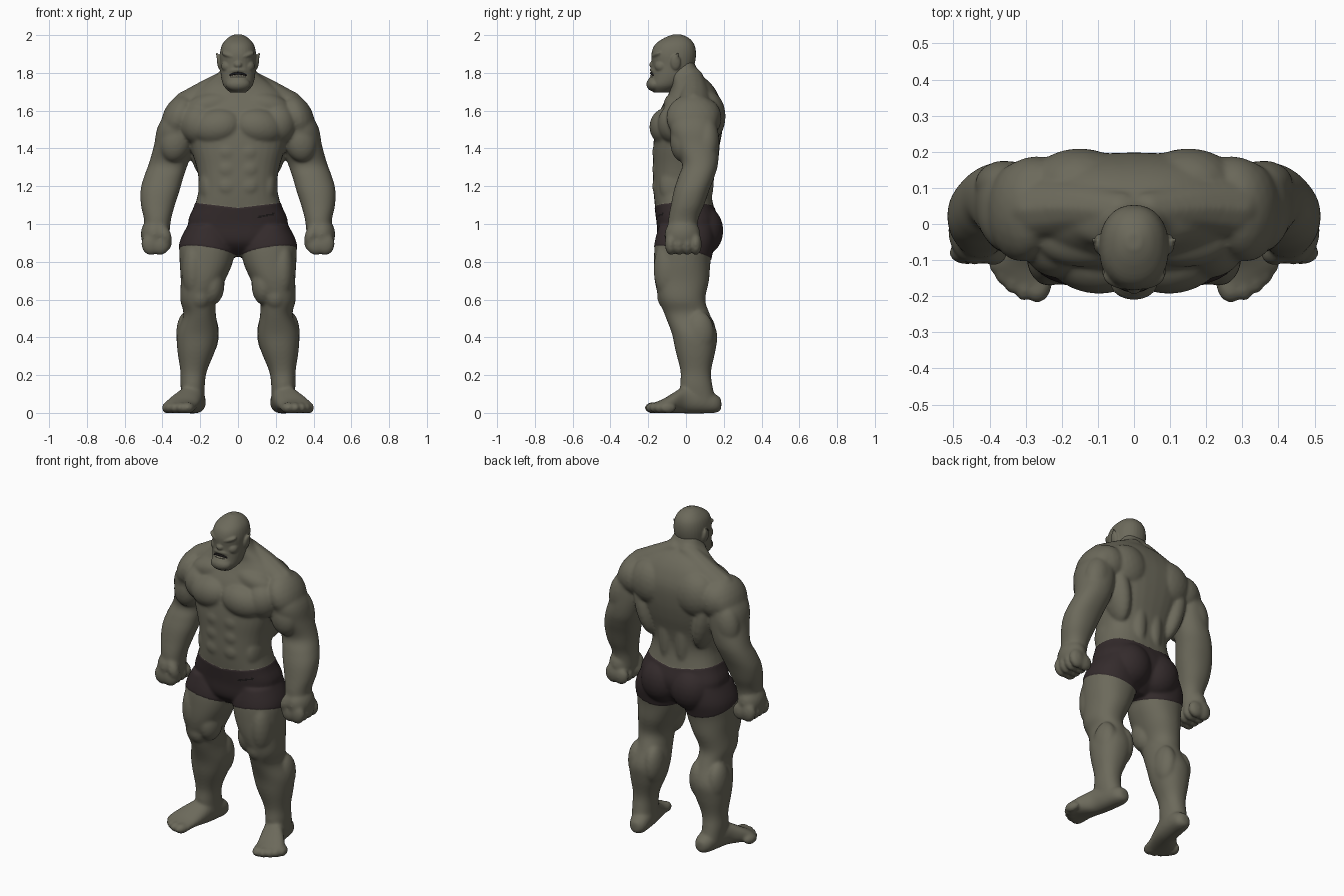
import bpy, bmesh, math
from mathutils import Matrix, Vector, Euler

if "Cube" in bpy.data.objects:
    bpy.data.objects.remove(bpy.data.objects["Cube"], do_unlink=True)


def material(name, rgb):
    mat = bpy.data.materials.new(name)
    mat.use_nodes = True
    mat.diffuse_color = (*rgb, 1)
    node = next(n for n in mat.node_tree.nodes if n.type == 'BSDF_PRINCIPLED')
    node.inputs["Base Color"].default_value = (*rgb, 1)
    node.inputs["Roughness"].default_value = 0.8
    return mat


skin = material("grey green skin", (0.15, 0.143, 0.105))
cloth = material("dark brown cloth", (0.034, 0.024, 0.025))
dark = material("near black", (0.012, 0.01, 0.01))
bone = material("dull ivory", (0.3, 0.28, 0.21))


def spline(rows, steps=4):
    """Smooth in-between rows through the given ones."""
    out = []
    for i in range(len(rows) - 1):
        a, b, c, d = (rows[max(0, min(len(rows) - 1, i + k))] for k in (-1, 0, 1, 2))
        for s in range(steps):
            t = s / steps
            out.append([q + t / 2 * (r - p + t * (2 * p - 5 * q + 4 * r - u + t * (3 * (q - r) + u - p)))
                        for p, q, r, u in zip(a, b, c, d)])
    return out + [list(rows[-1])]


def loft(bm, rows, along='z', power=2.2, n=32):
    """Rows: position, two centre coordinates, two radii."""
    rings = []
    for t, ca, cb, ra, rb in spline(rows):
        ring = []
        for k in range(n):
            c, s = math.cos(math.tau * k / n), math.sin(math.tau * k / n)
            a = ca + ra * math.copysign(abs(c) ** (2 / power), c)
            b = cb + rb * math.copysign(abs(s) ** (2 / power), s)
            ring.append(bm.verts.new((a, b, t) if along == 'z' else (a, t, b)))
        rings.append(ring)
    for lo, hi in zip(rings, rings[1:]):
        for k in range(n):
            j = (k + 1) % n
            bm.faces.new((lo[k], lo[j], hi[j], hi[k]))
    bm.faces.new(rings[0][::-1])
    bm.faces.new(rings[-1])


def blob(bm, loc, size, rot=(0, 0, 0)):
    turn = Euler([math.radians(a) for a in rot]).to_matrix()
    bmesh.ops.create_icosphere(bm, subdivisions=3, radius=1,
                               matrix=Matrix.LocRotScale(Vector(loc), turn, Vector(size)))


def chain(bm, points, steps=6):
    """Tube of spheres; points are x, y, z, radius."""
    for x, y, z, r in spline(points, steps):
        bmesh.ops.create_icosphere(bm, subdivisions=2, radius=r, matrix=Matrix.Translation((x, y, z)))


def sculpt(name, bm, voxel, smooth, mats):
    """Mirror, fuse and soften the shapes into one surface."""
    mesh = bpy.data.meshes.new(name)
    bm.to_mesh(mesh)
    bm.free()
    obj = bpy.data.objects.new(name, mesh)
    bpy.context.scene.collection.objects.link(obj)
    mirror = obj.modifiers.new("Mirror", 'MIRROR')
    mirror.use_mirror_merge = False
    fuse = obj.modifiers.new("Fuse", 'REMESH')
    fuse.mode = 'VOXEL'
    fuse.voxel_size = voxel
    soft = obj.modifiers.new("Soften", 'SMOOTH')
    soft.factor = 0.5
    soft.iterations = smooth
    bpy.context.view_layer.update()
    graph = bpy.context.evaluated_depsgraph_get()
    baked = bpy.data.meshes.new_from_object(obj.evaluated_get(graph))
    obj.modifiers.clear()
    obj.data = baked
    bpy.data.meshes.remove(mesh)
    baked.name = name
    baked.materials.clear()
    for m in mats:
        baked.materials.append(m)
    for p in baked.polygons:
        p.use_smooth = True
        p.material_index = 0
    return obj


# Torso and neck
bm = bmesh.new()
loft(bm, [(.83, 0, 0, .05, .065), (.9, 0, 0, .2, .14), (1, 0, .01, .262, .162),
          (1.1, 0, -.01, .228, .155), (1.2, 0, -.022, .207, .152), (1.3, 0, -.014, .22, .16),
          (1.4, 0, 0, .25, .174), (1.5, 0, .015, .275, .178), (1.6, 0, .03, .285, .167),
          (1.68, 0, .038, .25, .135), (1.74, 0, .03, .18, .105), (1.8, 0, -.005, .103, .078),
          (1.87, 0, -.02, .07, .055)], power=2.5)
blob(bm, (.11, -.1, 1.515), (.135, .093, .1), (-8, 10, 8))        # pec
blob(bm, (.21, -.055, 1.53), (.1, .095, .11), (0, 0, 15))         # outer pec
blob(bm, (.14, -.04, 1.63), (.14, .08, .07), (0, 12, 0))          # upper chest
blob(bm, (.2, .08, 1.42), (.066, .1, .2), (0, 12, 0))             # lat
blob(bm, (.15, .11, 1.57), (.14, .1, .14), (0, -15, 0))           # shoulder blade
blob(bm, (.27, .09, 1.56), (.11, .098, .11), (0, -20, 0))         # rear shoulder
blob(bm, (.055, .1, 1.28), (.05, .05, .22))                       # spine muscle
blob(bm, (.16, -.04, 1.2), (.05, .1, .12))                        # oblique
blob(bm, (.1, .09, .965), (.122, .105, .13))                      # glute
for z in (1.2, 1.29, 1.38):
    blob(bm, (.055, -.143, z), (.06, .036, .055))                 # abs
chain(bm, [(.04, .035, 1.77, .06), (.16, .045, 1.69, .077), (.27, .04, 1.615, .09)])

# Arm
loft(bm, [(1.64, .29, .03, .06, .09), (1.52, .325, .04, .098, .125), (1.42, .338, .055, .106, .118),
          (1.32, .368, .075, .104, .095), (1.25, .393, .055, .105, .096), (1.18, .412, .03, .104, .094),
          (1.1, .424, .008, .09, .088), (1.02, .426, -.015, .071, .079), (.93, .43, -.02, .066, .075)])
blob(bm, (.312, .035, 1.565), (.086, .14, .13), (0, -25, 0))      # deltoid
blob(bm, (.33, -.015, 1.44), (.085, .07, .115), (0, -12, 0))      # biceps
blob(bm, (.36, .11, 1.44), (.078, .066, .13), (0, -12, 0))        # triceps
blob(bm, (.39, .115, 1.31), (.045, .05, .06))                     # elbow

# Closed fist
blob(bm, (.441, -.018, .945), (.074, .095, .09))
for i in range(4):
    y = -.08 + .044 * i
    blob(bm, (.462, y, .894), (.05, .032, .06))
    blob(bm, (.413, y, .887), (.052, .031, .052))
chain(bm, [(.42, -.06, .99, .036), (.388, -.08, .94, .036), (.38, -.065, .89, .03)])

# Leg
loft(bm, [(.99, .165, 0, .1, .14), (.9, .162, -.008, .146, .156), (.8, .168, -.02, .141, .15),
          (.7, .186, -.022, .117, .144), (.6, .21, -.02, .096, .122), (.52, .203, .007, .086, .12),
          (.42, .213, .045, .11, .12), (.33, .221, .05, .1, .106), (.22, .235, .052, .07, .081),
          (.14, .24, .055, .064, .086), (.05, .235, .07, .06, .09)])
blob(bm, (.2, -.098, .62), (.06, .055, .075))                     # knee
blob(bm, (.137, -.075, .68), (.066, .08, .11))                    # inner thigh
blob(bm, (.235, -.09, .76), (.063, .082, .16))                    # outer thigh
blob(bm, (.157, .08, .42), (.056, .08, .12))                      # inner calf
blob(bm, (.27, .07, .42), (.057, .08, .12))                       # outer calf

# Foot with toes
loft(bm, [(.187, .225, .045, .025, .03), (.155, .225, .05, .052, .05), (.08, .235, .065, .062, .068),
          (0, .25, .07, .067, .073), (-.06, .28, .055, .083, .056), (-.12, .303, .037, .088, .037),
          (-.165, .285, .028, .062, .028)], along='y')
for x, y, r in ((.265, -.175, .036), (.3, -.17, .026), (.332, -.15, .025),
                (.358, -.125, .025), (.376, -.095, .025)):
    blob(bm, (x, y, .027), (r, .045, .03), (0, 0, 15))
body = sculpt("body", bm, .0075, 14, [skin, cloth, dark])

# Shorts: cut the waist and hem lines, then colour between them
WAIST, HEM, RISE, TILT, FLARE = 1.085, .818, .12, .22, .15
bm = bmesh.new()
bm.from_mesh(body.data)
for side in (-1, 1):
    for co, no in (((0, 0, WAIST), (-side * RISE, 0, 1)), ((0, 0, HEM), (-side * FLARE, TILT, 1))):
        faces = [f for f in bm.faces if f.calc_center_median().x * side > -.01]
        edges = {e for f in faces for e in f.edges}
        verts = {v for f in faces for v in f.verts}
        bmesh.ops.bisect_plane(bm, geom=list(verts) + list(edges) + faces,
                               dist=1e-5, plane_co=co, plane_no=no)
for f in bm.faces:
    x, y, z = f.calc_center_median()
    reach = .325 - .2 * (z - .9)                                  # stops short of the arms
    if abs(x) < reach and HEM - TILT * y + FLARE * abs(x) < z < WAIST + RISE * abs(x):
        f.material_index = 1
        if y < 0 and .1 < x < .19 and abs(z - 1.012 - .225 * x) < .005:
            f.material_index = 2                                  # pocket slit
bm.normal_update()
for v in bm.verts:
    if v.link_faces and all(f.material_index for f in v.link_faces):
        v.co += v.normal * .003
bm.to_mesh(body.data)
bm.free()

# Head and face
bm = bmesh.new()
loft(bm, [(1.695, 0, -.13, .04, .04), (1.73, 0, -.11, .075, .08), (1.78, 0, -.083, .09, .1),
          (1.84, 0, -.068, .094, .112), (1.9, 0, -.065, .096, .118), (1.95, 0, -.06, .084, .104),
          (1.985, 0, -.05, .054, .065), (2.003, 0, -.048, .02, .022)])
blob(bm, (0, -.165, 1.74), (.065, .045, .04))                     # jaw
blob(bm, (0, -.17, 1.843), (.024, .025, .02))                     # nose tip
blob(bm, (0, -.164, 1.87), (.015, .02, .035))                     # nose bridge
blob(bm, (.043, -.153, 1.893), (.048, .025, .016), (0, -18, 20))  # brow
blob(bm, (.055, -.13, 1.835), (.034, .036, .034))                 # cheek
blob(bm, (.098, -.055, 1.855), (.013, .027, .042), (0, 8, 0))     # ear
chain(bm, [(0, -.181, 1.815, .011), (.035, -.168, 1.809, .011), (.066, -.135, 1.775, .01)])
chain(bm, [(0, -.187, 1.767, .011), (.03, -.178, 1.767, .011), (.055, -.15, 1.763, .01)])
chain(bm, [(.1, -.05, 1.875, .013), (.107, -.047, 1.89, .009), (.113, -.044, 1.905, .005)])
sculpt("head", bm, .005, 4, [skin])

# Mouth and teeth, narrow bands between the lips
for name, mat, z, drop, r in (("mouth", dark, 1.798, .022, .007), ("teeth", bone, 1.783, .004, .006)):
    bm = bmesh.new()
    chain(bm, [(0, -.185, z, r), (.03, -.177, z - drop / 4, r), (.053, -.155, z - drop, r)])
    sculpt(name, bm, .003, 1, [mat])
